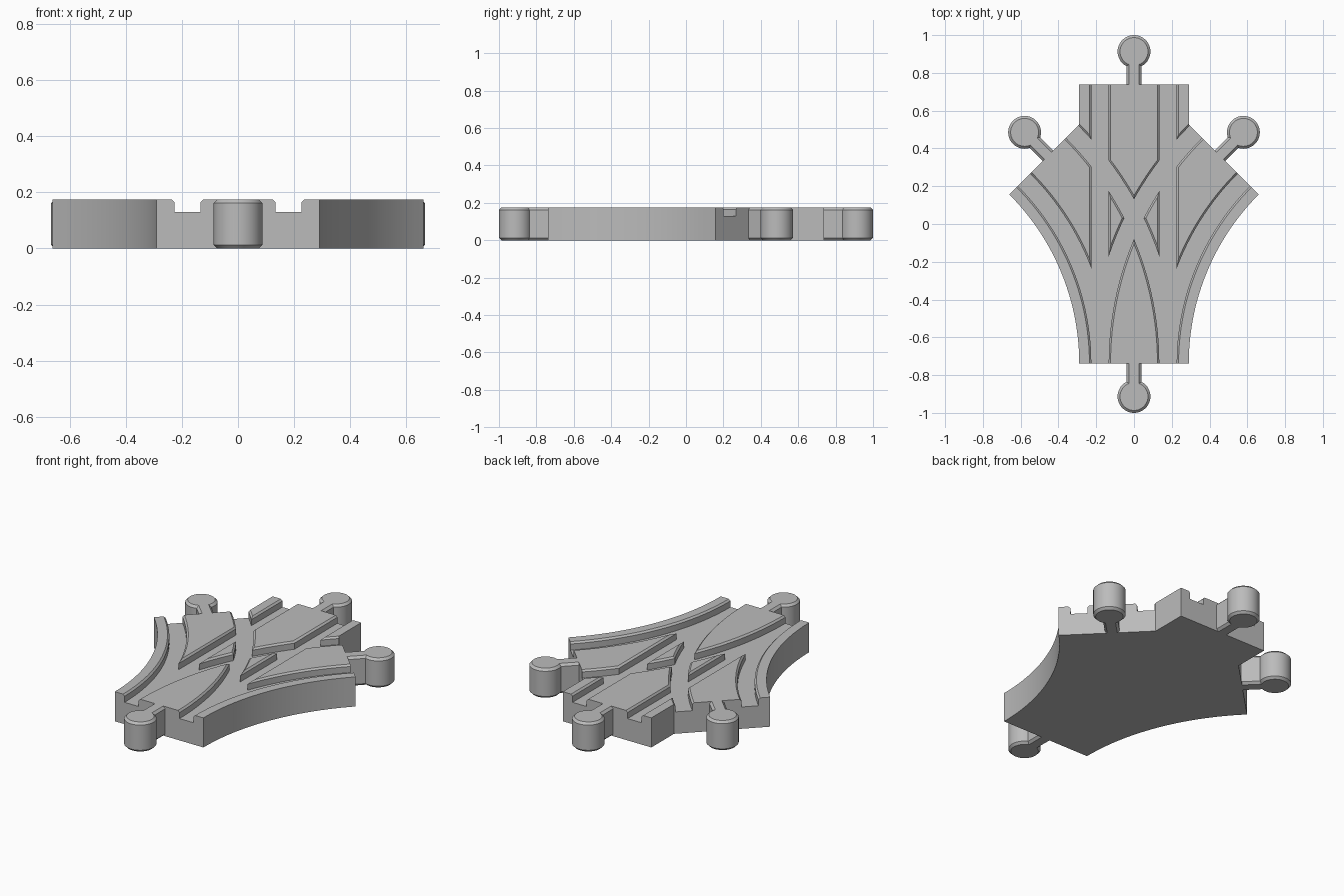
import bpy, bmesh, math
from mathutils import Matrix, Vector

if "Cube" in bpy.data.objects:
    bpy.data.objects.remove(bpy.data.objects["Cube"])

HALF, END, TOP = 0.29, 0.738, 0.175      # half width, straight end, height
R, TURN = 1.555, math.radians(45)        # branch centreline radius and angle
STEPS = 24

grey = bpy.data.materials.new("grey_plastic")
grey.diffuse_color = (0.5, 0.5, 0.5, 1)
grey.use_nodes = True
grey.node_tree.nodes["Principled BSDF"].inputs["Base Color"].default_value = grey.diffuse_color


def make_object(name, bm):
    bmesh.ops.recalc_face_normals(bm, faces=bm.faces[:])
    mesh = bpy.data.meshes.new(name)
    bm.to_mesh(mesh)
    bm.free()
    mesh.materials.append(grey)
    ob = bpy.data.objects.new(name, mesh)
    bpy.context.collection.objects.link(ob)
    return ob


def loft(bm, rings):
    """Skin closed rings of points into a capped solid."""
    rings = [[bm.verts.new(p) for p in ring] for ring in rings]
    n = len(rings[0])
    for a, b in zip(rings, rings[1:]):
        for i in range(n):
            j = (i + 1) % n
            bm.faces.new((a[i], a[j], b[j], b[i]))
    bm.faces.new(rings[0])
    bm.faces.new(rings[-1])


def branch(offset, angle, side=1):
    """Point on a branch, offset to the right of its centreline."""
    r = R - offset * side
    return Vector((side * (R - r * math.cos(angle)), -END + r * math.sin(angle)))


def smooth(ob):
    bpy.ops.object.select_all(action='DESELECT')
    ob.select_set(True)
    bpy.context.view_layer.objects.active = ob
    bpy.ops.object.shade_smooth_by_angle(angle=math.radians(30))


# Track body: straight piece with two curved branches as one outline
angles = [TURN * i / STEPS for i in range(STEPS + 1)]
right = [branch(HALF, a) for a in angles]
tip = right[-1]
right += [Vector((HALF, tip.y + tip.x - HALF)), Vector((HALF, END))]
outline = right + [Vector((-p.x, p.y)) for p in reversed(right)]
bm = bmesh.new()
loft(bm, [[(p.x, p.y, z) for p in outline] for z in (0, TOP)])
body = make_object("track_body", bm)

# Wheel grooves: a flared profile swept along each of the three routes
G0, G1, C, FLOOR = 0.134, 0.226, 0.010, 0.129
profile = [(G0, FLOOR), (G1, FLOOR), (G1, TOP - C), (G1 + 3 * C, TOP + 2 * C),
           (G0 - 3 * C, TOP + 2 * C), (G0, TOP - C)]


def route_point(route, offset, k):
    """k = -1 and STEPS + 1 are run-outs beyond the body."""
    if route == 0:
        return Vector((offset, -END - 0.1 + (2 * END + 0.2) * (k + 1) / (STEPS + 2)))
    a = TURN * min(max(k, 0), STEPS) / STEPS
    p = branch(offset, a, route)
    run = -0.1 if k < 0 else 0.1 if k > STEPS else 0
    return p + run * Vector((route * math.sin(a), math.cos(a)))


for route in (0, 1, -1):
    for rail in (1, -1):
        ks = (-1, STEPS + 1) if route == 0 else range(-1, STEPS + 2)
        rings = [[(*route_point(route, rail * o, k), z) for o, z in profile] for k in ks]
        bm = bmesh.new()
        loft(bm, rings)
        cutter = make_object("groove_cutter", bm)
        cutter.hide_render = True
        mod = body.modifiers.new("groove", 'BOOLEAN')
        mod.operation, mod.solver, mod.object = 'DIFFERENCE', 'EXACT', cutter
        bpy.context.view_layer.objects.active = body
        bpy.ops.object.modifier_apply(modifier=mod.name)
        bpy.data.objects.remove(cutter)
smooth(body)

# Connectors: chamfered stem and round peg at each of the four ends
PEG, REACH, STEM, CH = 0.087, 0.175, 0.04, 0.013
end = branch(0, TURN)
ends = [("back", (0, END), 0), ("front", (0, -END), math.pi),
        ("right", (end.x, end.y), -TURN), ("left", (-end.x, end.y), TURN)]
for label, (x, y), turn in ends:
    place = Matrix.Translation((x, y, 0)) @ Matrix.Rotation(turn, 4, 'Z')

    bm = bmesh.new()
    section = [(STEM - CH, 0), (STEM, CH), (STEM, TOP - CH), (STEM - CH, TOP)]
    section += [(-sx, sz) for sx, sz in reversed(section)]
    loft(bm, [[(sx, sy, sz) for sx, sz in section] for sy in (0, REACH - 0.06)])
    bm.transform(place)
    make_object(label + "_connector_stem", bm)

    bm = bmesh.new()
    levels = [(PEG - CH, 0), (PEG, CH), (PEG, TOP - CH), (PEG - CH, TOP)]
    turns = [math.tau * i / 40 for i in range(40)]
    loft(bm, [[(r * math.cos(t), REACH + r * math.sin(t), z) for t in turns]
              for r, z in levels])
    bm.transform(place)
    smooth(make_object(label + "_connector_peg", bm))
